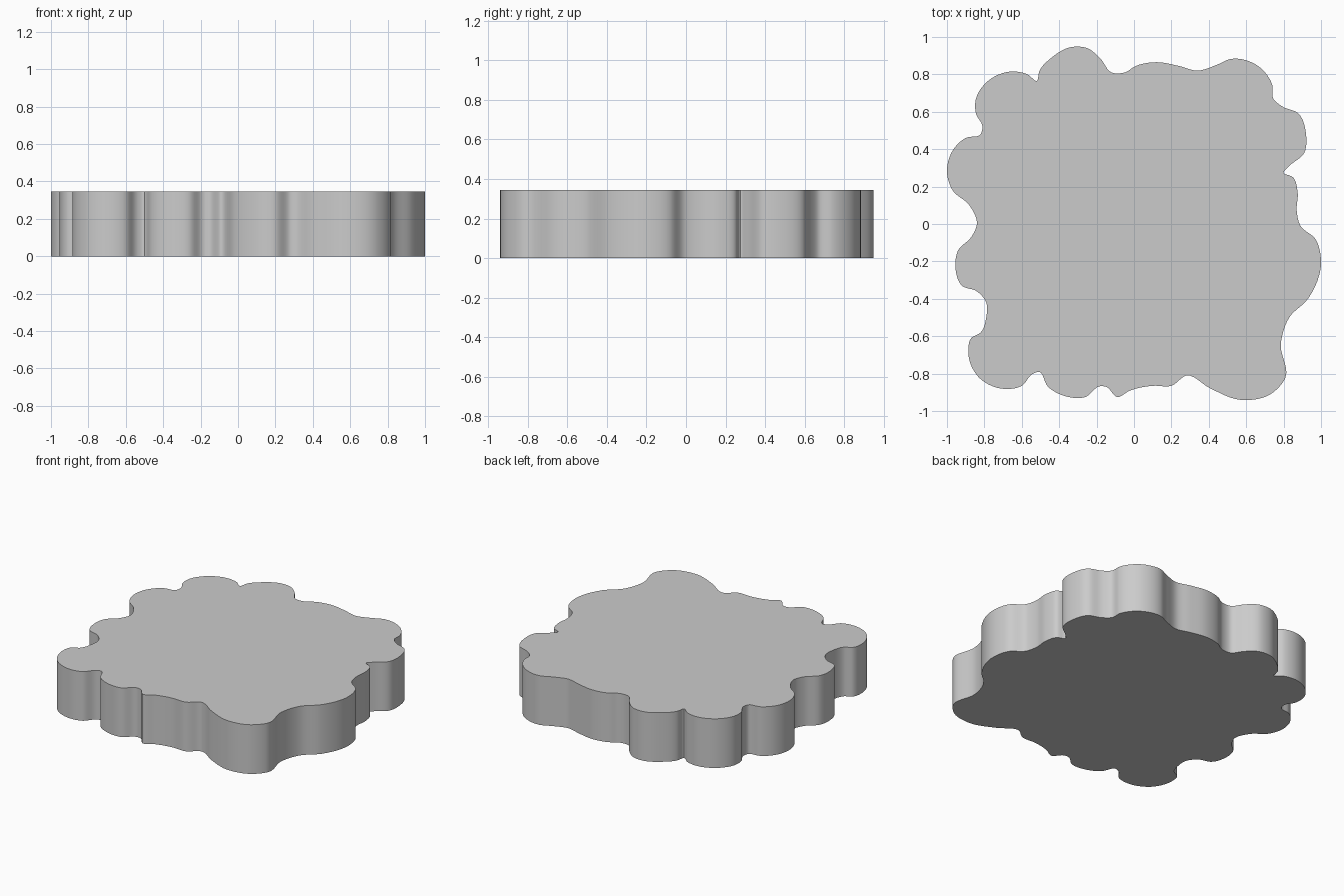
import bpy, bmesh
from mathutils import Vector

if "Cube" in bpy.data.objects:
    bpy.data.objects.remove(bpy.data.objects["Cube"])

HEIGHT = 0.345
STEPS = 6

# Scalloped outline, counter-clockwise, one short profile per side
right = [(.81, -.82), (.785, -.64), (.83, -.5), (.93, -.4), (1, -.2), (.97, -.08), (.89, -.01),
         (.87, .07), (.875, .17), (.85, .25), (.80, .275), (.83, .31), (.91, .38), (.92, .48),
         (.88, .59), (.79, .63), (.745, .67), (.74, .74)]
back = [(.67, .84), (.52, .883), (.44, .85), (.34, .82), (.24, .845), (.12, .865), (.01, .845),
        (-.05, .81), (-.12, .81), (-.18, .885), (-.25, .94), (-.34, .945), (-.44, .89),
        (-.505, .82), (-.52, .765), (-.57, .80), (-.66, .815), (-.78, .765)]
left = [(-.845, .67), (-.845, .59), (-.81, .52), (-.82, .48), (-.9, .46), (-.965, .4), (-1, .28),
        (-.97, .18), (-.88, .1), (-.84, 0), (-.87, -.07), (-.94, -.14), (-.955, -.23),
        (-.92, -.33), (-.84, -.36), (-.79, -.42), (-.79, -.5), (-.82, -.58), (-.87, -.61),
        (-.885, -.7)]
front = [(-.83, -.82), (-.71, -.88), (-.6, -.865), (-.54, -.8), (-.51, -.79), (-.46, -.87),
         (-.37, -.92), (-.26, -.925), (-.18, -.867), (-.15, -.87), (-.09, -.925), (-.02, -.89),
         (.1, -.865), (.2, -.865), (.28, -.81), (.41, -.88), (.57, -.94), (.73, -.91)]


def smooth_loop(points, steps):
    """Closed centripetal-like spline through the points."""
    p = [Vector(q) for q in points]
    n, out = len(p), []

    def tangent(i):
        a, b, c = p[i - 1], p[i], p[(i + 1) % n]
        d0, d1 = (b - a).length, (c - b).length
        return ((b - a) / d0 * d1 + (c - b) / d1 * d0) / (d0 + d1)

    for i in range(n):
        a, b = p[i], p[(i + 1) % n]
        d = (b - a).length
        ta, tb = tangent(i) * d, tangent((i + 1) % n) * d
        for s in range(steps):
            t = s / steps
            out.append(a * (2*t**3 - 3*t**2 + 1) + ta * (t**3 - 2*t**2 + t)
                       + b * (3*t**2 - 2*t**3) + tb * (t**3 - t**2))
    return out


# Solid slab extruded from the outline
bm = bmesh.new()
base = bm.faces.new([bm.verts.new((v.x, v.y, 0)) for v in smooth_loop(right + back + left + front, STEPS)])
grown = bmesh.ops.extrude_face_region(bm, geom=[base], use_keep_orig=True)
bmesh.ops.translate(bm, vec=(0, 0, HEIGHT),
                    verts=[g for g in grown["geom"] if isinstance(g, bmesh.types.BMVert)])
bmesh.ops.recalc_face_normals(bm, faces=bm.faces)
mesh = bpy.data.meshes.new("scalloped_slab")
bm.to_mesh(mesh)
bm.free()
slab = bpy.data.objects.new("scalloped_slab", mesh)
bpy.context.collection.objects.link(slab)

# Smooth walls, crisp rims
bpy.context.view_layer.objects.active = slab
slab.select_set(True)
bpy.ops.object.shade_smooth_by_angle()
